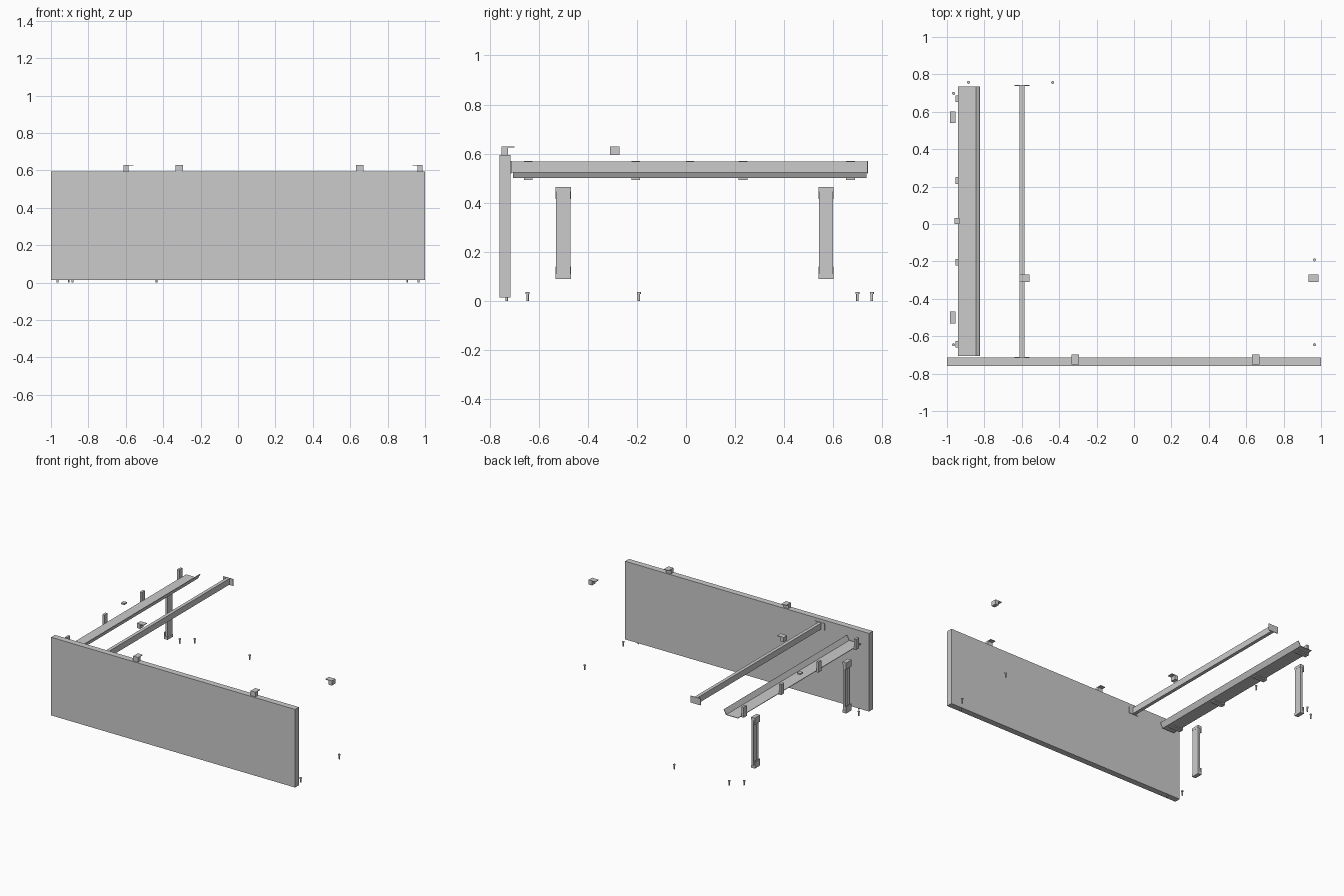
import bpy, bmesh
from mathutils import Matrix, Vector

if "Cube" in bpy.data.objects:
    bpy.data.objects.remove(bpy.data.objects["Cube"])


def box_into(bm, x0, x1, y0, y1, z0, z1):
    size = Matrix.Diagonal((x1 - x0, y1 - y0, z1 - z0, 1))
    mid = Matrix.Translation(((x0 + x1) / 2, (y0 + y1) / 2, (z0 + z1) / 2))
    bmesh.ops.create_cube(bm, size=1, matrix=mid @ size)


def finish(name, bm, loc=(0, 0, 0), turn=0):
    me = bpy.data.meshes.new(name)
    bmesh.ops.recalc_face_normals(bm, faces=bm.faces)
    bm.to_mesh(me)
    bm.free()
    ob = bpy.data.objects.new(name, me)
    ob.location = loc
    ob.rotation_euler.z = turn
    bpy.context.collection.objects.link(ob)
    return ob


def boxes(name, parts, loc=(0, 0, 0), turn=0):
    bm = bmesh.new()
    for p in parts:
        box_into(bm, *p)
    return finish(name, bm, loc, turn)


# Large front panel
boxes("front_panel", [(-1, 1, -0.76, -0.715, 0.015, 0.594)])

# Support beam with end plates
boxes("support_beam", [
    (-0.611, -0.586, -0.711, 0.738, 0.523, 0.568),
    (-0.638, -0.558, -0.715, -0.711, 0.52, 0.57),
    (-0.638, -0.558, 0.738, 0.742, 0.52, 0.57)])

# Cable tray: thin floor with a slanted lip, extruded along y
profile = [(-0.94, 0.501), (-0.842, 0.501), (-0.823, 0.538),
           (-0.826, 0.540), (-0.846, 0.505), (-0.94, 0.505)]
bm = bmesh.new()
face = bm.faces.new([bm.verts.new((x, -0.705, z)) for x, z in profile])
ext = bmesh.ops.extrude_face_region(bm, geom=[face])["geom"]
bmesh.ops.translate(bm, vec=Vector((0, 1.44, 0)),
                    verts=[v for v in ext if isinstance(v, bmesh.types.BMVert)])
finish("cable_tray", bm)

# Tray hangers: upright plus an arm under the tray
for i, y in enumerate((-0.643, -0.205, 0.232, 0.67)):
    boxes(f"tray_hanger_{i + 1}", [
        (-0.955, -0.938, -0.018, 0.018, 0.493, 0.57),
        (-0.938, -0.86, -0.018, 0.018, 0.493, 0.501)], (0, y, 0))
boxes("small_clip", [(-0.959, -0.932, 0, 0.032, 0.56, 0.57)])

# Upright cable channels, open towards -x, with capped ends
for i, y in enumerate((-0.5, 0.57)):
    w = 0.029
    parts = [(-0.961, -0.956, -w, w, 0.1, 0.455),
             (-0.974, -0.961, -w, -w + 0.006, 0.11, 0.445),
             (-0.974, -0.961, w - 0.006, w, 0.11, 0.445)]
    for z0, z1, p0, p1 in ((0.09, 0.11, 0.11, 0.14), (0.445, 0.465, 0.415, 0.445)):
        parts.append((-0.985, -0.955, -0.031, 0.031, z0, z1))
        parts.append((-0.985, -0.977, -0.031, 0.031, p0, p1))
    boxes(f"cable_channel_{i + 1}", parts, (0, y, 0))

# Top clamps: block with a thin flange pointing along local +y
for i, (x, y, turn) in enumerate(((-0.313, -0.725, 0), (0.65, -0.725, 0),
                                  (-0.585, -0.29, -1.5708), (0.96, -0.29, 1.5708))):
    boxes(f"top_clamp_{i + 1}", [
        (-0.02, 0.02, -0.027, 0, 0.595, 0.625),
        (-0.02, 0.02, -0.027, 0.027, 0.625, 0.63)], (x, y, 0), turn)

# Levelling feet: slim stud with a wider head
feet = [(-0.965, 0.698), (-0.885, 0.757), (-0.435, 0.757), (-0.965, -0.645),
        (0.965, -0.192), (0.965, -0.645), (-0.905, -0.731), (0.905, -0.731)]
for i, (x, y) in enumerate(feet):
    bm = bmesh.new()
    for r, z0, z1 in ((0.005, 0, 0.029), (0.008, 0.029, 0.036)):
        bmesh.ops.create_cone(bm, cap_ends=True, segments=12, radius1=r, radius2=r,
                              depth=z1 - z0, matrix=Matrix.Translation((0, 0, (z0 + z1) / 2)))
    finish(f"levelling_foot_{i + 1}", bm, (x, y, 0))
